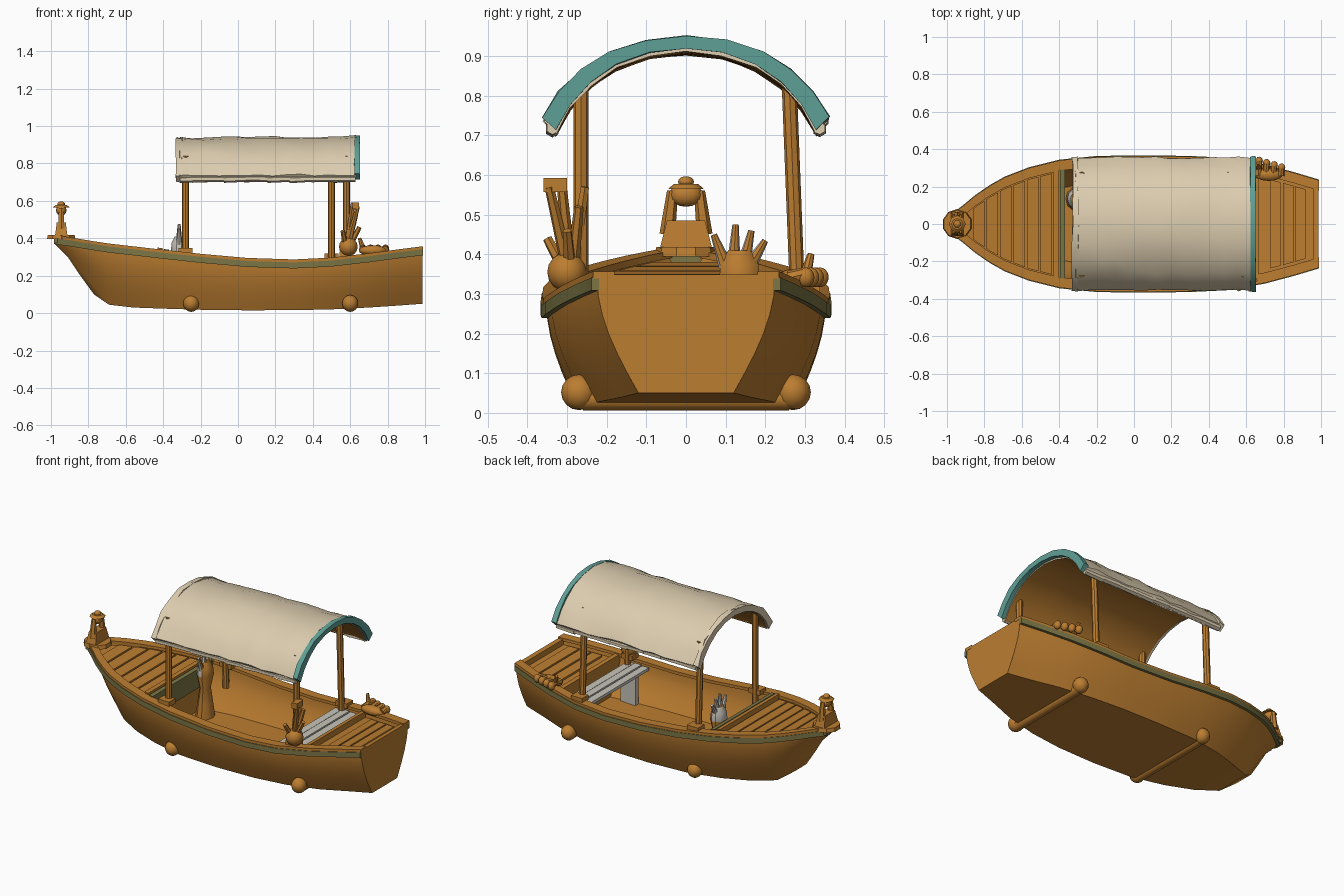
import bpy, bmesh, math, random
from mathutils import Vector

random.seed(4)
if "Cube" in bpy.data.objects:
    bpy.data.objects.remove(bpy.data.objects["Cube"])


def material(name, rgb):
    m = bpy.data.materials.new(name)
    m.use_nodes = True
    m.diffuse_color = (*rgb, 1)
    m.node_tree.nodes["Principled BSDF"].inputs["Base Color"].default_value = (*rgb, 1)
    return m


WOOD = material("orange wood", (0.50, 0.205, 0.03))
CREAM = material("cream canvas", (0.72, 0.61, 0.43))
TEAL = material("teal trim", (0.115, 0.35, 0.305))
OLIVE = material("olive rail", (0.20, 0.18, 0.06))
GREY = material("pale grey", (0.58, 0.55, 0.49))
parts = []


def finish(name, bm, mats):
    bmesh.ops.recalc_face_normals(bm, faces=bm.faces)
    me = bpy.data.meshes.new(name)
    bm.to_mesh(me)
    bm.free()
    for m in mats:
        me.materials.append(m)
    ob = bpy.data.objects.new(name, me)
    bpy.context.collection.objects.link(ob)
    parts.append(ob)
    return ob


def loft(name, rings, *mats, rule=None):
    """Skin closed rings of points and cap both ends."""
    bm = bmesh.new()
    vs = [[bm.verts.new(p) for p in r] for r in rings]
    n = len(vs[0])
    for a, b in zip(vs, vs[1:]):
        for i in range(n):
            j = (i + 1) % n
            f = bm.faces.new((a[i], a[j], b[j], b[i]))
            f.material_index = rule(i) if rule else 0
    bm.faces.new(vs[0])
    bm.faces.new(vs[-1])
    return finish(name, bm, mats)


def rod(name, p, q, r1, r2=None, mat=WOOD, segs=8):
    p, q = Vector(p), Vector(q)
    d = q - p
    bm = bmesh.new()
    bmesh.ops.create_cone(bm, cap_ends=True, segments=segs, radius1=r1,
                          radius2=r1 if r2 is None else r2, depth=d.length)
    turn = d.to_track_quat("Z", "Y")
    for v in bm.verts:
        v.co = turn @ v.co + (p + q) / 2
    return finish(name, bm, [mat])


def box(name, centre, size, mat=WOOD):
    bm = bmesh.new()
    bmesh.ops.create_cube(bm, size=1)
    for v in bm.verts:
        v.co = Vector(a * s + c for a, s, c in zip(v.co, size, centre))
    return finish(name, bm, [mat])


def ball(name, centre, size, mat=WOOD):
    bm = bmesh.new()
    bmesh.ops.create_uvsphere(bm, u_segments=12, v_segments=8, radius=1)
    for v in bm.verts:
        v.co = Vector(a * s + c for a, s, c in zip(v.co, size, centre))
    return finish(name, bm, [mat])


# Hull stations: x, gunwale half width, bottom half width, keel height, gunwale height
STATIONS = [
    (-0.98, 0.035, 0.01, 0.37, 0.405), (-0.91, 0.09, 0.015, 0.30, 0.395),
    (-0.85, 0.14, 0.03, 0.21, 0.385), (-0.77, 0.195, 0.06, 0.10, 0.372),
    (-0.69, 0.24, 0.11, 0.045, 0.36), (-0.56, 0.29, 0.17, 0.03, 0.345),
    (-0.40, 0.33, 0.225, 0.024, 0.327), (-0.2, 0.35, 0.265, 0.018, 0.305),
    (0.05, 0.353, 0.275, 0.015, 0.283), (0.3, 0.35, 0.27, 0.016, 0.275),
    (0.5, 0.34, 0.25, 0.02, 0.285), (0.7, 0.305, 0.21, 0.03, 0.308),
    (0.85, 0.265, 0.16, 0.04, 0.328), (0.985, 0.225, 0.12, 0.05, 0.345)]


def station(x):
    for a, b in zip(STATIONS, STATIONS[1:]):
        if x <= b[0]:
            t = (x - a[0]) / (b[0] - a[0])
            return [u + (v - u) * t for u, v in zip(a, b)]
    return list(STATIONS[-1])


def span(x0, x1):
    return [x0] + [s[0] for s in STATIONS if x0 < s[0] < x1] + [x1]


def side(x, inset=0.0, lift=0.0, drop=0.0):
    """One side of the hull section, from the bottom up to the gunwale."""
    _, w, wb, zb, zt = station(x)
    w, wb = max(w - inset, 0.006), max(wb - inset, 0.004)
    z0 = min(zb + lift, zt - 0.03)
    z1 = zt - drop
    return [(x, wb + (w - wb) * math.sin(i / 6 * math.pi / 2), z0 + (z1 - z0) * i / 6)
            for i in range(7)]


def mirrored(half):
    return half + [(x, -y, z) for x, y, z in reversed(half)]


def block(name, x0, x1, inset, drop, lift=0.02, mat=WOOD):
    return loft(name, [mirrored(side(x, inset, lift, drop)) for x in span(x0, x1)], mat)


loft("hull", [mirrored(side(x) + side(x, 0.035, 0.055)[::-1]) for x in span(-0.98, 0.985)], WOOD)
block("transom", 0.96, 0.987, 0, -0.004, 0)

# Gunwale cap and painted rubbing rail on both sides
for s, label in ((1, "left"), (-1, "right")):
    def strip(name, y0, y1, z0, z1, mat):
        rings = []
        for x in span(-0.985, 0.988):
            _, w, _, _, zt = station(x)
            a = max(w + y0, 0.0)
            rings.append([(x, s * y, zt + z) for y, z in
                          ((a, z0), (w + y1, z0), (w + y1, z1), (a, z1))])
        loft(label + name, rings, mat)
    strip("_gunwale_cap", -0.045, 0.010, -0.006, 0.012, WOOD)
    strip("_rubbing_rail", -0.006, 0.014, -0.036, -0.004, OLIVE)

# Fore and aft decks with separate planks
block("fore_deck", -0.93, -0.38, 0.03, 0.016)
block("aft_deck", 0.66, 0.965, 0.03, 0.03)
for i in range(6):
    x = -0.86 + i * 0.072
    block("fore_plank", x, x + 0.062, 0.05, 0.006, 0.2)
for i in range(3):
    x = 0.73 + i * 0.066
    block("aft_plank", x, x + 0.056, 0.06, 0.018, 0.2)
block("fore_beam", -0.43, -0.405, 0.04, -0.02, 0.2)
block("fore_beam_edge", -0.395, -0.37, 0.04, -0.016, 0.2, OLIVE)
block("aft_beam", 0.64, 0.665, 0.03, -0.006, 0.05)

# Rollers under the hull with rounded ends
for x in (-0.25, 0.6):
    rod("roller", (x, -0.26, 0.036), (x, 0.26, 0.036), 0.03, segs=12)
    for s in (1, -1):
        ball("roller_end", (x, s * 0.27, 0.052), (0.043, 0.045, 0.045))

# Canopy posts and their feet
for x, y, top in ((-0.28, -0.265, -0.265), (-0.28, 0.285, 0.26),
                  (0.58, -0.265, -0.265), (0.50, 0.285, 0.26)):
    rod("post", (x, y, 0.2), (x, top, 0.84), 0.019)
    box("post_foot", (x, y * 1.08, station(x)[4] + 0.02), (0.075, 0.06, 0.03))

# Arched canopy: canvas above, wood lining below, teal band at the aft edge
ARCH = [(0.355, 0.735), (0.315, 0.80), (0.26, 0.855), (0.19, 0.90), (0.10, 0.93)]
ARCH = ARCH + [(0, 0.94)] + [(-y, z) for y, z in reversed(ARCH)]
N = len(ARCH)


def arch_ring(x, thick, grow=0.0, wobble=0.0):
    def r():
        return random.uniform(-wobble, wobble)
    tilt = 0.008 * x
    outer = [(x + r(), y * (1 + grow) + r(), z + grow * 0.3 + tilt + r()) for y, z in ARCH]
    inner = [(x, y * 0.925 + r() / 2, z - thick + tilt + r() / 2) for y, z in reversed(ARCH)]
    return outer + inner


loft("canopy", [arch_ring(-0.315 + i * 0.0725, 0.034, 0, 0.006) for i in range(14)],
     CREAM, WOOD, rule=lambda i: 1 if N <= i < 2 * N - 1 else 0)
loft("canopy_band", [arch_ring(x, 0.026, 0.02, 0.002) for x in (0.622, 0.635, 0.652)], TEAL)
loft("canopy_fore_hem", [arch_ring(x, 0.03, 0.008, 0.005) for x in (-0.33, -0.315, -0.298)], CREAM)
for s in (1, -1):
    for i in range(8):
        x = -0.31 + i * 0.117
        rod("canopy_side_hem", (x, s * 0.337, 0.716 + random.uniform(-.006, .006)),
            (x + 0.12, s * 0.337, 0.718), 0.018, 0.016, CREAM, 6)

# Lantern on the bow
rod("lantern_foot", (-0.945, 0, 0.395), (-0.945, 0, 0.418), 0.08, 0.075, segs=10)
box("bow_cap", (-0.955, 0, 0.393), (0.06, 0.12, 0.035), OLIVE)
loft("lantern_base", [[(-0.945 + a * w * 0.5, b * w, z) for a, b in
                       ((1, 1), (-1, 1), (-1, -1), (1, -1))]
                      for w, z in ((0.066, 0.415), (0.048, 0.485))], WOOD)
for s in (1, -1):
    rod("lantern_pillar", (-0.945, s * 0.047, 0.45), (-0.945, s * 0.034, 0.56), 0.02, 0.014, segs=6)
ball("lantern_top", (-0.945, 0, 0.55), (0.028, 0.042, 0.03))
rod("lantern_cap", (-0.945, 0, 0.565), (-0.945, 0, 0.578), 0.045, 0.03, segs=8)
ball("lantern_knob", (-0.945, 0, 0.583), (0.02, 0.02, 0.014))

# Standing figure with raised fingers, pale on its outer side
PROFILE = [(0.065, 0.06), (0.05, 0.16), (0.036, 0.25), (0.055, 0.33), (0.05, 0.375), (0.03, 0.41)]
figure = [loft("figure", [[(-0.315 + r * 0.8 * math.cos(a * math.pi / 5),
                            0.135 + r * math.sin(a * math.pi / 5), z) for a in range(10)]
                          for r, z in PROFILE], WOOD)]
for y0, y1, z1 in ((0.10, 0.07, 0.45), (0.12, 0.125, 0.475), (0.145, 0.165, 0.46), (0.16, 0.2, 0.435)):
    figure.append(rod("figure_finger", (-0.315, y0, 0.37), (-0.315, y1, z1), 0.018, 0.008))
for ob in figure:
    ob.data.materials.append(GREY)
    for f in ob.data.polygons:
        if f.center.z > 0.32 and f.normal.x < 0.5 and abs(f.normal.y) > 0.2:
            f.material_index = 1

# Plank bench near the stern
for i in range(3):
    box("bench_plank", (0.475 + i * 0.05, 0, 0.262 + 0.004 * (i % 2)), (0.044, 0.58, 0.018), GREY)
for y in (-0.2, 0.2):
    box("bench_leg", (0.52, y, 0.16), (0.10, 0.03, 0.19), GREY)

# Bundle of sticks and a paddle by the right stern post
ball("bundle_base", (0.59, -0.30, 0.355), (0.05, 0.05, 0.05))
for x, y, z in ((0.64, -0.345, 0.57), (0.615, -0.315, 0.59), (0.63, -0.27, 0.52),
                (0.60, -0.255, 0.57), (0.56, -0.35, 0.44), (0.65, -0.30, 0.46)):
    rod("bundle_stick", (0.58, -0.29, 0.33), (x, y, z), 0.018, 0.012, segs=6)
box("paddle_blade", (0.63, -0.33, 0.575), (0.035, 0.06, 0.035))

# Fingers gripping the left stern rail
ball("grip_palm", (0.72, 0.265, 0.335), (0.075, 0.035, 0.028))
for i in range(4):
    x = 0.665 + i * 0.04
    rod("grip_finger", (x, 0.26, 0.34), (x + 0.004, 0.335 - i * 0.012, 0.35), 0.019, 0.017)
    ball("grip_fingertip", (x + 0.004, 0.338 - i * 0.012, 0.342), (0.02, 0.022, 0.025))
rod("grip_thumb", (0.67, 0.3, 0.34), (0.65, 0.315, 0.40), 0.016, 0.009)

# Soft shading with crisp edges
bpy.ops.object.select_all(action="DESELECT")
for ob in parts:
    ob.select_set(True)
bpy.context.view_layer.objects.active = parts[0]
bpy.ops.object.shade_smooth_by_angle(angle=math.radians(35))
